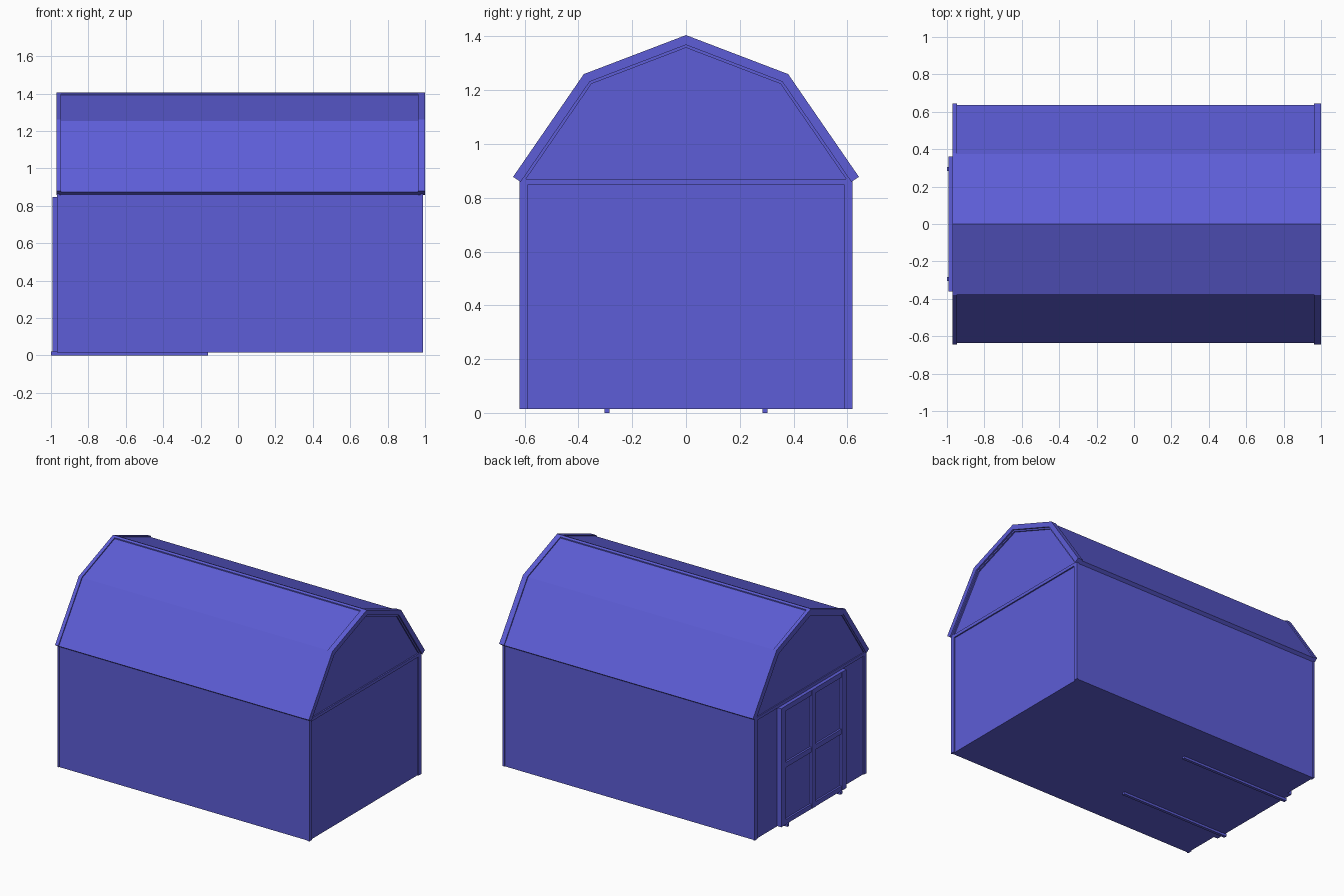
import bpy, bmesh
from mathutils import Vector

if "Cube" in bpy.data.objects:
    bpy.data.objects.remove(bpy.data.objects["Cube"])

paint = bpy.data.materials.new("blue_paint")
paint.diffuse_color = (0.11, 0.11, 0.68, 1)
paint.use_nodes = True
paint.node_tree.nodes["Principled BSDF"].inputs["Base Color"].default_value = paint.diffuse_color

# Gambrel roof line, right half, ridge to eave (y, z)
ROOF = [(0, 1.405), (0.38, 1.26), (0.643, 0.878)]


def finish(name, bm):
    bmesh.ops.recalc_face_normals(bm, faces=bm.faces)
    me = bpy.data.meshes.new(name)
    bm.to_mesh(me)
    bm.free()
    me.materials.append(paint)
    ob = bpy.data.objects.new(name, me)
    bpy.context.collection.objects.link(ob)


def box(name, x0, x1, y0, y1, z0, z1):
    bm = bmesh.new()
    bmesh.ops.create_cube(bm, size=1)
    for v in bm.verts:
        v.co = ((x0 + x1) / 2 + v.co.x * (x1 - x0),
                (y0 + y1) / 2 + v.co.y * (y1 - y0),
                (z0 + z1) / 2 + v.co.z * (z1 - z0))
    finish(name, bm)


def extrude_x(name, profile, x0, x1):
    bm = bmesh.new()
    face = bm.faces.new([bm.verts.new((x0, y, z)) for y, z in profile])
    new = bmesh.ops.extrude_face_region(bm, geom=[face])["geom"]
    verts = [v for v in new if isinstance(v, bmesh.types.BMVert)]
    bmesh.ops.translate(bm, vec=(x1 - x0, 0, 0), verts=verts)
    finish(name, bm)


def inset(d):
    """Roof line moved inward by d, mirrored to run from -y eave to +y eave."""
    p = [Vector(q) for q in ROOF]
    n = [Vector((-(b - a).y, (b - a).x)).normalized() for a, b in zip(p, p[1:])]
    n = [Vector((0, 1))] + [(n[0] + n[1]).normalized(), n[1]]
    scale = [1.07, 1.05, 1]
    half = [q - m * d * s for q, m, s in zip(p, n, scale)]
    return [(-q.x, q.y) for q in half[:0:-1]] + [(q.x, q.y) for q in half]


def band(name, d0, d1, x0, x1):
    extrude_x(name, inset(d0) + inset(d1)[::-1], x0, x1)


# Walls with gambrel gables
gable = inset(0.03)[1:-1]
extrude_x("walls", [(-0.615, 0.015), (-0.615, 0.866)] + gable
          + [(0.615, 0.866), (0.615, 0.015)], -0.96, 0.98)

# Roof deck, rake trim and ridge cap
band("roof_deck", 0.007, 0.033, -0.955, 0.975)
band("rake_trim_left", 0, 0.034, -0.97, -0.945)
band("rake_trim_right", 0, 0.034, 0.963, 1.0)
extrude_x("ridge_cap", [(-0.017, 1.385), (-0.017, 1.3985), (0, 1.405),
                        (0.017, 1.3985), (0.017, 1.385)], -0.95, 0.97)

# Gable and corner trim on both ends
for end, xa, xb in (("left", -0.967, -0.955), ("right", 0.975, 0.989)):
    band("gable_trim_" + end, 0.03, 0.044, xa, xb)
    box("gable_rail_" + end, xa, xb, -0.6, 0.6, 0.848, 0.87)
    for s, side in ((-1, "front"), (1, "back")):
        y0, y1 = sorted((s * 0.59, s * 0.62))
        box(f"corner_trim_{end}_{side}", xa, xb, y0, y1, 0.015, 0.868)

# Double door on the left end
box("door_panel", -0.978, -0.955, -0.34, 0.34, 0.02, 0.83)
for name, y0, y1 in (("front", -0.362, -0.31), ("middle", -0.022, 0.022),
                     ("back", 0.31, 0.362)):
    box("door_stile_" + name, -0.993, -0.96, y0, y1, 0.017, 0.848)
for name, z0, z1 in (("bottom", 0.017, 0.05), ("middle", 0.415, 0.45),
                     ("top", 0.812, 0.848)):
    box("door_rail_" + name, -0.991, -0.96, -0.335, 0.335, z0, z1)

# Skids under the floor
for s, side in ((-1, "front"), (1, "back")):
    box("skid_" + side, -1.0, -0.16, s * 0.294 - 0.01, s * 0.294 + 0.01, 0, 0.02)
